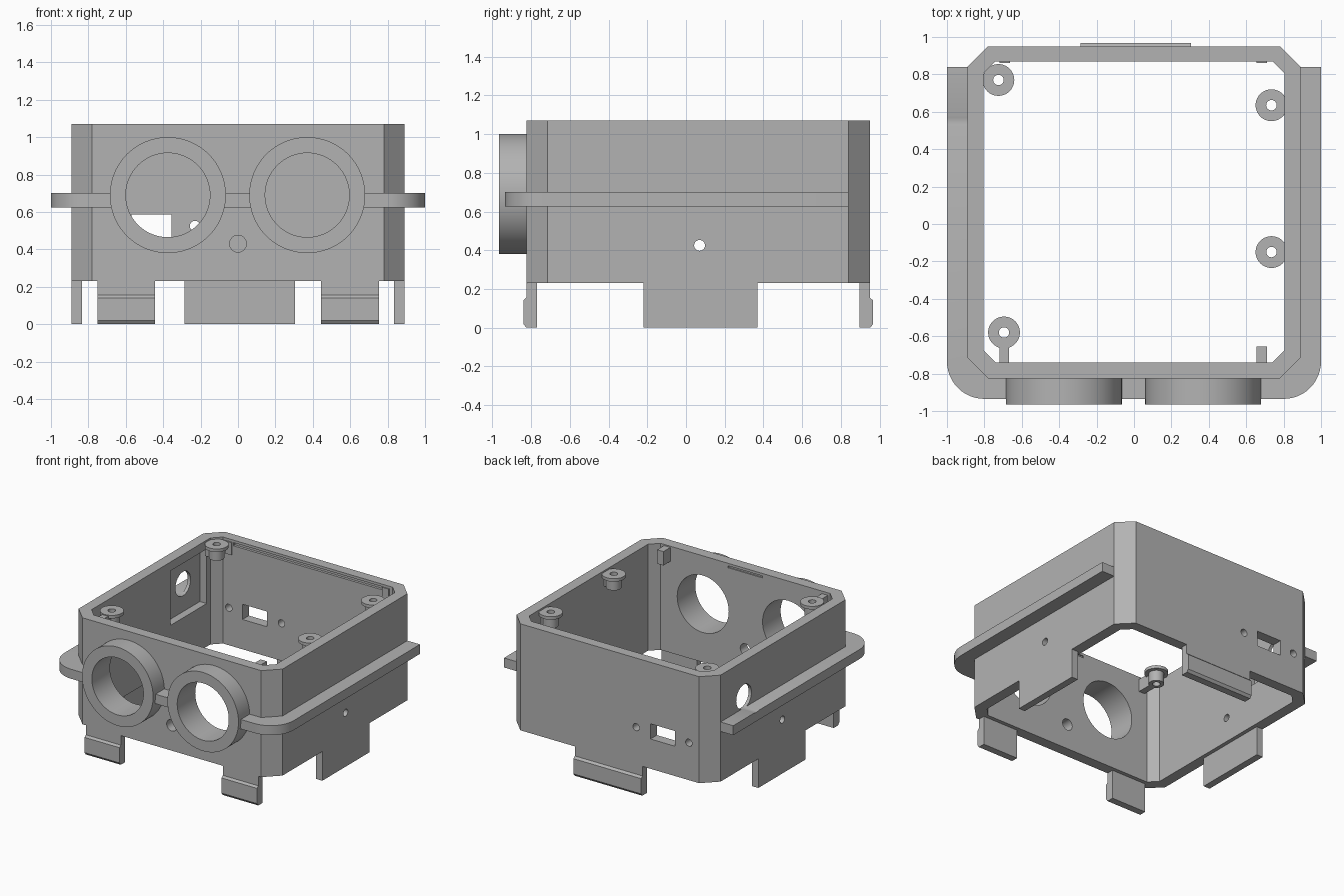
import bpy, bmesh, math
from mathutils import Matrix, Vector

cube = bpy.data.objects.get("Cube")
if cube:
    bpy.data.objects.remove(cube)

GREY = (0.45, 0.45, 0.45, 1)
mat = bpy.data.materials.new("matte grey")
mat.use_nodes = True
mat.diffuse_color = GREY
mat.node_tree.nodes["Principled BSDF"].inputs["Base Color"].default_value = GREY


def prism(name, pts, lo, hi, axis="z"):
    """Extrude a 2D outline: (x, y) along z, or (y, z) along x."""
    bm = bmesh.new()
    place = (lambda a, b, c: (a, b, c)) if axis == "z" else (lambda a, b, c: (c, a, b))
    low = [bm.verts.new(place(a, b, lo)) for a, b in pts]
    high = [bm.verts.new(place(a, b, hi)) for a, b in pts]
    bm.faces.new(low)
    bm.faces.new(high)
    n = len(pts)
    for i in range(n):
        j = (i + 1) % n
        bm.faces.new((low[i], low[j], high[j], high[i]))
    return finish(name, bm)


def finish(name, bm):
    bmesh.ops.recalc_face_normals(bm, faces=bm.faces)
    mesh = bpy.data.meshes.new(name)
    bm.to_mesh(mesh)
    bm.free()
    mesh.materials.append(mat)
    ob = bpy.data.objects.new(name, mesh)
    bpy.context.collection.objects.link(ob)
    return ob


def box(name, x0, x1, y0, y1, z0, z1):
    return prism(name, [(x0, y0), (x1, y0), (x1, y1), (x0, y1)], z0, z1)


def cylinder(name, centre, r, length, axis="Z", sides=64):
    bm = bmesh.new()
    rot = {"X": Matrix.Rotation(math.pi / 2, 4, "Y"),
           "Y": Matrix.Rotation(math.pi / 2, 4, "X"), "Z": Matrix()}[axis]
    bmesh.ops.create_cone(bm, cap_ends=True, segments=sides, radius1=r, radius2=r,
                          depth=length, matrix=Matrix.Translation(Vector(centre)) @ rot)
    return finish(name, bm)


def combine(ob, others, operation="DIFFERENCE"):
    """Boolean the others into ob, bake the result and drop the helpers."""
    for other in others:
        mod = ob.modifiers.new("cut", "BOOLEAN")
        mod.operation, mod.object, mod.solver = operation, other, "EXACT"
    bpy.context.view_layer.update()
    graph = bpy.context.evaluated_depsgraph_get()
    mesh = bpy.data.meshes.new_from_object(ob.evaluated_get(graph))
    ob.modifiers.clear()
    ob.data = mesh
    for other in others:
        bpy.data.objects.remove(other)
    return ob


def smooth(ob):
    bpy.ops.object.select_all(action="DESELECT")
    ob.select_set(True)
    bpy.context.view_layer.objects.active = ob
    bpy.ops.object.shade_smooth_by_angle(angle=math.radians(30))


def octagon(x, y0, y1, c):
    return [(x - c, y0), (x, y0 + c), (x, y1 - c), (x - c, y1),
            (c - x, y1), (-x, y1 - c), (-x, y0 + c), (c - x, y0)]


X, FRONT, BACK, BASE, TOP = 0.89, -0.825, 0.95, 0.23, 1.07
PORTS = (-0.375, 0.37)
PORT_Z = 0.69


def port_cut(x, r):
    return cylinder("port_cutter", (x, -0.87, PORT_Z), r, 0.5, "Y")


def side_port_cut():
    return cylinder("side_port_cutter", (-0.9, 0.55, 0.79), 0.095, 0.4, "X", 32)


# Open chamfered enclosure with all its openings
body = prism("enclosure", octagon(X, FRONT, BACK, 0.11), BASE, TOP)
cuts = [prism("cavity", octagon(0.805, -0.74, 0.87, 0.065), 0, 1.3)]
cuts += [port_cut(x, 0.225) for x in PORTS]
cuts += [side_port_cut(),
         box("side_recess", -0.865, -0.7, 0.31, 0.76, 0.57, 1.0),
         cylinder("front_hole", (0, -0.8, 0.43), 0.045, 0.3, "Y", 32),
         box("back_slot", -0.57, -0.355, 0.8, 1, 0.465, 0.585),
         box("front_groove", -0.15, 0.15, -0.75, -0.73, 1.035, 1.05),
         box("back_groove", -0.65, 0.65, 0.86, 0.89, 1.025, 1.05)]
cuts += [cylinder("screw_hole", (x, 0.9, 0.525), 0.028, 0.3, "Y", 24) for x in (-0.69, -0.23)]
cuts += [cylinder("side_hole", (s * 0.85, 0.07, 0.425), 0.028, 0.3, "X", 24) for s in (-1, 1)]
smooth(combine(body, cuts))

# Round port collars on the front
for side, x in zip(("right", "left"), PORTS):
    collar = cylinder(side + "_port_collar", (x, -0.894, PORT_Z), 0.31, 0.142, "Y", 96)
    smooth(combine(collar, [port_cut(x, 0.225)]))

# Mounting flange wrapping the front and both sides
arc = [(0.8 + 0.2 * math.cos(a), -0.735 - 0.2 * math.sin(a))
       for a in (math.pi / 2 * i / 12 for i in range(13))]
right_half = [(0.87, 0.84), (1, 0.84)] + arc
outline = right_half + [(-x, y) for x, y in reversed(right_half)]
inner = [(-0.87, -0.705), (-0.765, -0.805), (0.765, -0.805), (0.87, -0.705)]
flange = prism("flange", outline + inner, 0.625, 0.70)
smooth(combine(flange, [port_cut(x, 0.3) for x in PORTS] + [side_port_cut()]))


# Snap clips: a plate with a raised catch near the lower edge
def clip(name, face, out, x0, x1):
    d = 1 if face > 0 else -1
    prism(name, [(face, BASE), (face, 0.155), (face + d * out, 0.14),
                 (face + d * out, 0.02), (face + d * (out - 0.015), 0),
                 (face - d * 0.055, 0), (face - d * 0.055, BASE)], x0, x1, "x")


clip("front_right_clip", FRONT, 0.015, -0.75, -0.445)
clip("front_left_clip", FRONT, 0.015, 0.445, 0.755)
clip("back_clip", BACK, 0.017, -0.285, 0.305)

# Side tabs
box("right_tab", -X, -0.835, -0.22, 0.37, 0, BASE)
box("left_tab", 0.835, X, -0.22, 0.37, 0, BASE)

# Screw bosses: wide disc on a narrower stem, drilled through
BOSSES = ((-0.725, 0.77), (0.735, 0.635), (0.735, -0.15), (-0.695, -0.58))
for i, (x, y) in enumerate(BOSSES):
    boss = cylinder(f"screw_boss_{i + 1}", (x, y, 1.045), 0.085, 0.024, sides=40)
    stem = cylinder("stem", (x, y, 0.995), 0.055, 0.09, sides=40)
    combine(boss, [stem], "UNION")
    smooth(combine(boss, [cylinder("drill", (x, y, 1), 0.028, 0.4, sides=24)]))

# Small ribs joining the bosses and walls
box("front_right_rib", -0.72, -0.668, -0.75, -0.62, 0.95, 1.05)
box("front_left_rib", 0.655, 0.71, -0.75, -0.655, 0.95, 1.06)
box("middle_left_rib", 0.77, 0.81, -0.175, -0.125, 0.95, 1.035)
box("back_left_rib", 0.77, 0.81, 0.61, 0.66, 0.95, 1.035)
box("back_right_rib", -0.81, -0.76, 0.745, 0.795, 0.95, 1.035)
for name, x in (("back_right_nib", -0.69), ("back_left_nib", 0.683)):
    box(name, x - 0.028, x + 0.028, 0.862, 0.875, 0.95, 1.05)
